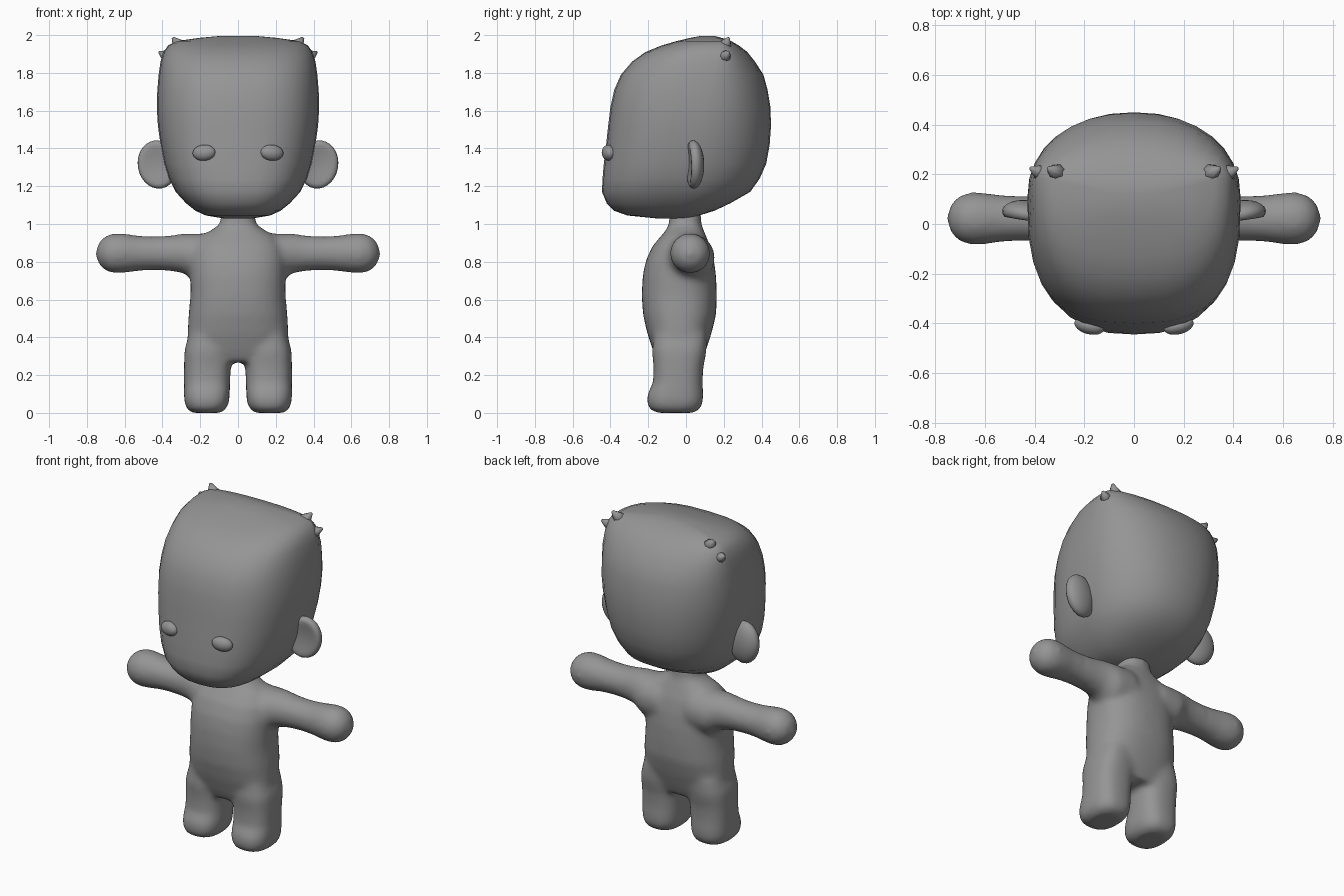
import bpy, bmesh, math
from mathutils import Vector, Matrix

if "Cube" in bpy.data.objects:
    bpy.data.objects.remove(bpy.data.objects["Cube"])

grey = bpy.data.materials.new("plain grey")
grey.diffuse_color = (0.3, 0.3, 0.3, 1)
grey.use_nodes = True
grey.node_tree.nodes["Principled BSDF"].inputs["Base Color"].default_value = grey.diffuse_color


def finish(bm, name):
    """Turn a bmesh into a smooth grey object."""
    bmesh.ops.recalc_face_normals(bm, faces=bm.faces)
    me = bpy.data.meshes.new(name)
    bm.to_mesh(me)
    bm.free()
    me.materials.append(grey)
    for p in me.polygons:
        p.use_smooth = True
    ob = bpy.data.objects.new(name, me)
    bpy.context.collection.objects.link(ob)
    return ob


def spow(v, e):
    return math.copysign(abs(v) ** e, v)


def loft(bm, rings, n=32):
    """Skin closed rings of points, with a fan cap on each end."""
    loops = [[bm.verts.new(p) for p in r] for r in rings]
    for a, b in zip(loops, loops[1:]):
        for i in range(n):
            j = (i + 1) % n
            bm.faces.new((a[i], a[j], b[j], b[i]))
    for lp in (loops[0], loops[-1]):
        c = bm.verts.new(sum((v.co for v in lp), Vector()) / n)
        for i in range(n):
            bm.faces.new((lp[i], lp[(i + 1) % n], c))


def flat_ring(z, hx, yf, yb, yc=None, cx=0, ef=2.2, eb=2.2, n=32):
    """Horizontal superellipse with its own front and back depth."""
    yc = (yf + yb) / 2 if yc is None else yc
    pts = []
    for i in range(n):
        a = 2 * math.pi * i / n
        c, s = math.cos(a), math.sin(a)
        e, d = (eb, yb - yc) if s > 0 else (ef, yc - yf)
        pts.append(Vector((cx + hx * spow(c, 2 / e), yc + d * spow(s, 2 / e), z)))
    return pts


# Head: wide flat sides, deep rounded face, shallow back
head_rings = [  # z, half width, front y, back y, y of widest point
    (1.03, .08, -.16, .03, -.04), (1.045, .17, -.31, .07, -.05),
    (1.07, .225, -.38, .15, -.04), (1.11, .275, -.42, .235, -.02),
    (1.17, .33, -.445, .34, 0), (1.24, .365, -.442, .39, .02),
    (1.32, .39, -.435, .425, .04), (1.42, .41, -.423, .443, .06),
    (1.52, .424, -.412, .45, .08), (1.62, .43, -.40, .447, .10),
    (1.71, .427, -.38, .432, .12), (1.79, .42, -.345, .41, .14),
    (1.86, .41, -.285, .365, .16), (1.91, .395, -.215, .325, .17),
    (1.945, .37, -.13, .28, .18), (1.968, .325, -.05, .24, .18),
    (1.985, .21, .02, .19, .15), (1.996, .09, .08, .15, .125)]
bm = bmesh.new()
loft(bm, [flat_ring(z, w, f, b, c, 0, 2.8, 2.2) for z, w, f, b, c in head_rings])
finish(bm, "head")

# Torso, neck, legs and arms, fused into one soft skin
bm = bmesh.new()
torso = [(.27, .20, -.15, .08), (.33, .25, -.175, .105), (.42, .268, -.205, .135),
         (.52, .262, -.228, .16), (.62, .252, -.235, .163), (.72, .252, -.23, .16),
         (.80, .25, -.215, .15), (.88, .235, -.18, .13), (.94, .19, -.13, .105),
         (.975, .13, -.10, .09), (1.0, .095, -.09, .08), (1.07, .09, -.09, .08)]
loft(bm, [flat_ring(*r, ef=2.4, eb=2.4) for r in torso])
leg = [(.0, .075, -.15, .04), (.015, .10, -.19, .07), (.05, .118, -.208, .09),
       (.10, .122, -.205, .092), (.16, .122, -.175, .088), (.24, .124, -.172, .092),
       (.33, .124, -.18, .11), (.42, .10, -.17, .11)]
arm = [(.10, .13), (.22, .13), (.29, .105), (.36, .094), (.45, .09), (.53, .094),
       (.59, .103), (.65, .108), (.70, .095), (.735, .062), (.752, .02)]
for s in (-1, 1):
    loft(bm, [flat_ring(*r, cx=s * (.167 - .02 * r[0]), ef=2.6, eb=2.6) for r in leg])
    rings = []
    for x, r in arm:
        drop = .025 if x < .25 else 0
        rings.append([Vector((s * x, .022 + r * math.cos(2 * math.pi * i / 32),
                              .845 - drop + r * math.sin(2 * math.pi * i / 32)))
                      for i in range(32)])
    loft(bm, rings)
body = finish(bm, "body")
rm = body.modifiers.new("fuse", 'REMESH')
rm.mode = 'VOXEL'
rm.voxel_size = .016
rm.use_smooth_shade = True
sm = body.modifiers.new("soften", 'SMOOTH')
sm.factor = .5
sm.iterations = 14


def ellipsoid(name, centre, radii, rot, dent=0):
    """Ellipsoid, optionally hollowed on its front side."""
    bm = bmesh.new()
    bmesh.ops.create_uvsphere(bm, u_segments=24, v_segments=14, radius=1)
    for v in bm.verts:
        rr = v.co.x ** 2 + v.co.z ** 2
        if v.co.y < 0:
            v.co.y += dent * max(0, 1 - rr / .8)
    bm.transform(Matrix.Translation(centre) @ rot @ Matrix.Diagonal((*radii, 1)))
    return finish(bm, name)


def spike(name, base, tip, r):
    """Small pointed hair tuft."""
    base, tip = Vector(base), Vector(tip)
    d = tip - base
    bm = bmesh.new()
    bmesh.ops.create_cone(bm, cap_ends=True, segments=8, radius1=r, radius2=r * .15,
                          depth=d.length)
    bm.transform(Matrix.Translation((base + tip) / 2)
                 @ d.to_track_quat('Z', 'Y').to_matrix().to_4x4())
    return finish(bm, name)


for s, side in ((-1, "left"), (1, "right")):
    # Ears, cupped towards the front
    tilt = Matrix.Rotation(s * .15, 4, 'Y') @ Matrix.Rotation(s * .15, 4, 'Z')
    ellipsoid(side + "_ear", (s * .425, .04, 1.315), (.107, .055, .128), tilt, .75)
    # Bead eyes
    ellipsoid(side + "_eye", (s * .18, -.41, 1.377), (.062, .034, .042),
              Matrix.Rotation(s * .25, 4, 'Z') @ Matrix.Rotation(s * .08, 4, 'Y'))
    # Hair tufts on the upper corners
    spike(side + "_top_tuft", (s * .30, .20, 1.93), (s * .345, .225, 1.985), .05)
    spike(side + "_side_tuft", (s * .365, .20, 1.88), (s * .418, .225, 1.91), .045)
